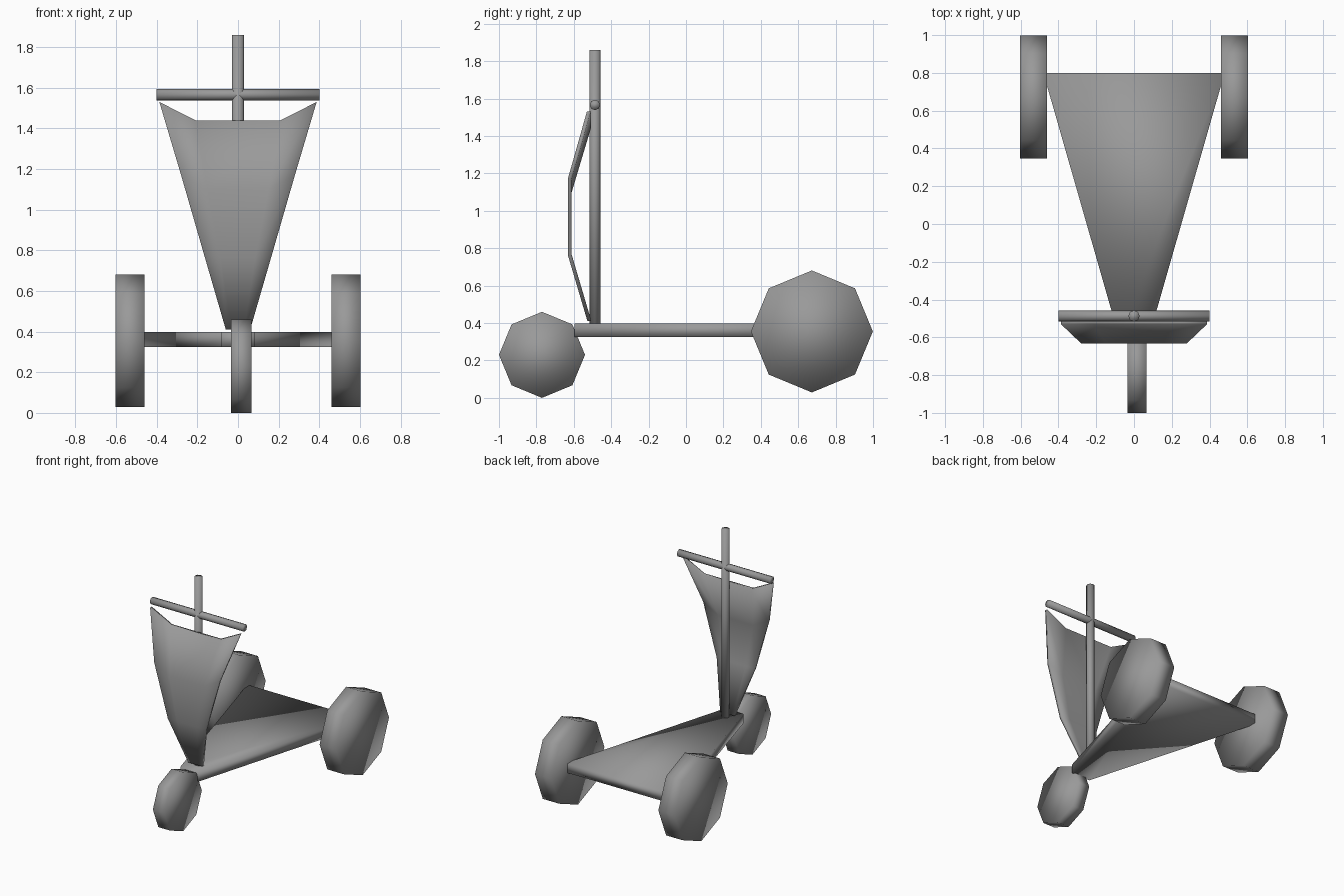
import bpy, bmesh
from math import pi

if "Cube" in bpy.data.objects:
    bpy.data.objects.remove(bpy.data.objects["Cube"])

grey = bpy.data.materials.new("dark_grey")
grey.diffuse_color = (0.32, 0.32, 0.32, 1)
grey.use_nodes = True
grey.node_tree.nodes["Principled BSDF"].inputs["Base Color"].default_value = grey.diffuse_color


def finish(obj):
    obj.data.materials.append(grey)
    for p in obj.data.polygons:
        p.use_smooth = True
    return obj


def cylinder(name, loc, radius, length, axis, sides=8):
    rot = (0, pi / 2, 0) if axis == 'X' else (0, 0, 0)
    bpy.ops.mesh.primitive_cylinder_add(vertices=sides, radius=radius, depth=length,
                                        location=loc, rotation=rot)
    obj = bpy.context.object
    obj.name = name
    return finish(obj)


def slab(name, verts, faces, extrude):
    """Sheet of faces thickened along a vector."""
    bm = bmesh.new()
    vs = [bm.verts.new(v) for v in verts]
    for f in faces:
        bm.faces.new([vs[i] for i in f])
    ret = bmesh.ops.extrude_face_region(bm, geom=bm.faces[:], use_keep_orig=True)
    moved = [g for g in ret['geom'] if isinstance(g, bmesh.types.BMVert)]
    bmesh.ops.translate(bm, verts=moved, vec=extrude)
    bmesh.ops.recalc_face_normals(bm, faces=bm.faces[:])
    me = bpy.data.meshes.new(name)
    bm.to_mesh(me)
    bm.free()
    obj = bpy.data.objects.new(name, me)
    bpy.context.collection.objects.link(obj)
    return finish(obj)


# Wheels: two large at the rear, one small in front
for side, x in (("left", -0.532), ("right", 0.532)):
    cylinder("rear_wheel_" + side, (x, 0.673, 0.355), 0.326, 0.142, 'X')
cylinder("front_wheel", (0.016, -0.77, 0.23), 0.23, 0.1, 'X')

# Tapered deck
slab("deck",
     [(-0.08, -0.595, 0.325), (0.08, -0.595, 0.325),
      (0.48, 0.8, 0.325), (-0.48, 0.8, 0.325)],
     [(0, 1, 2, 3)], (0, 0, 0.072))

# Mast and yard
cylinder("mast", (0, -0.487, 1.12), 0.03, 1.48, 'Z')
cylinder("yard", (0, -0.487, 1.566), 0.028, 0.8, 'X')

# Billowing sail: rows of (half width, inner half width, y, edge z, inner z);
# the upper rows sag in the middle, giving the notched top
rows = [(0.06, 0.03, -0.527, 0.41, 0.41), (0.163, 0.085, -0.632, 0.765, 0.765),
        (0.28, 0.15, -0.632, 1.17, 1.10), (0.387, 0.21, -0.53, 1.53, 1.44)]
verts = []
for w, i, y, ze, zi in rows:
    verts += [(-w, y, ze), (-i, y, zi), (i, y, zi), (w, y, ze)]
faces = [(4 * r + c, 4 * r + c + 1, 4 * r + c + 5, 4 * r + c + 4)
         for r in range(3) for c in range(3)]
slab("sail", verts, faces, (0, 0.021, 0))
